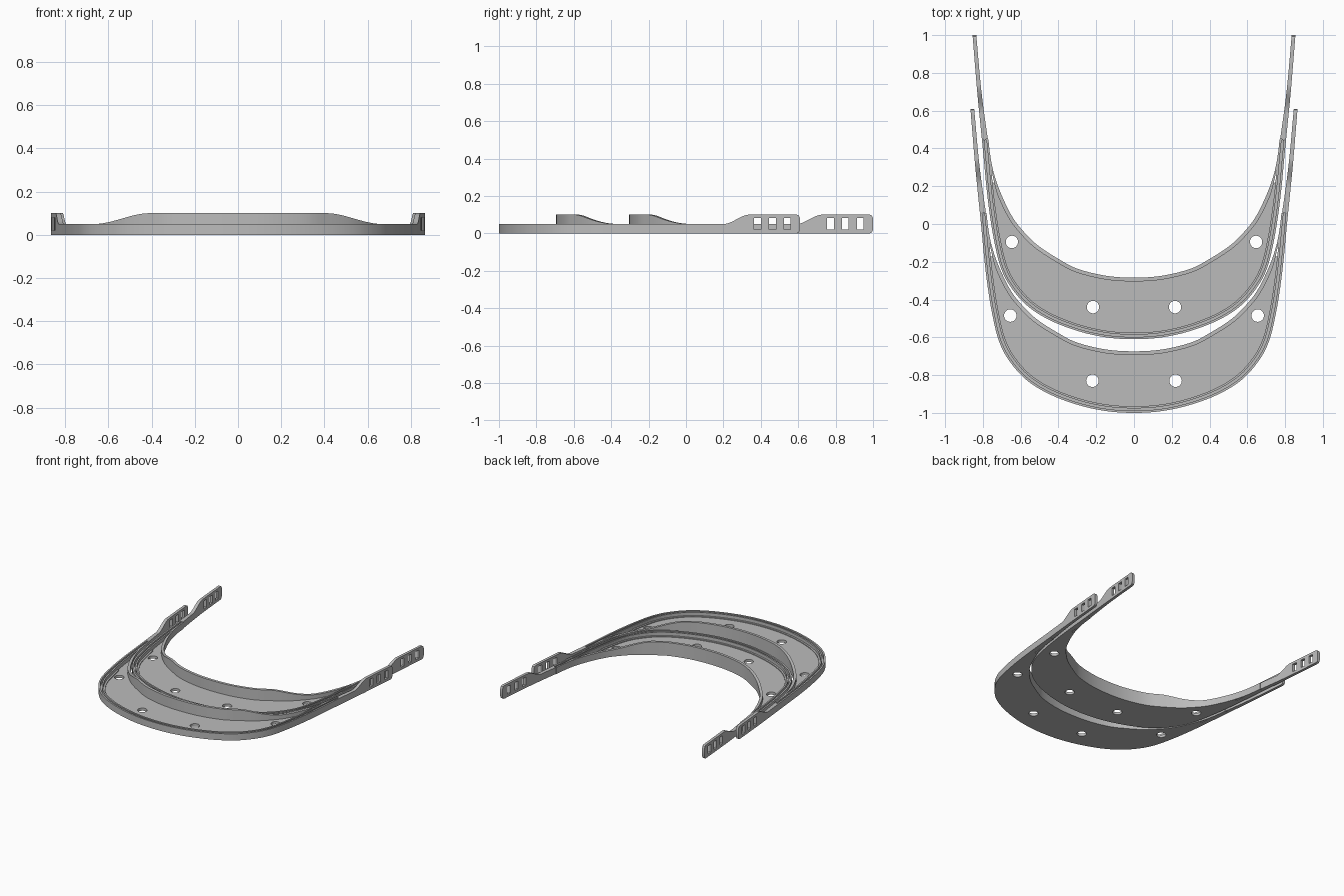
import bpy, bmesh
from math import sqrt, radians
from mathutils import Vector, Matrix

if "Cube" in bpy.data.objects:
    bpy.data.objects.remove(bpy.data.objects["Cube"], do_unlink=True)

grey = bpy.data.materials.new("matte_grey")
grey.use_nodes = True
grey.diffuse_color = (0.5, 0.5, 0.5, 1)
grey.node_tree.nodes["Principled BSDF"].inputs["Base Color"].default_value = (0.5, 0.5, 0.5, 1)

# Half outlines, from the middle of the brow to the tip of the arm
OUTER = [(0, -1), (.15, -.99), (.3, -.957), (.45, -.9), (.57, -.825), (.66, -.725),
         (.715, -.62), (.75, -.48), (.775, -.33), (.793, -.18), (.81, 0), (.84, .3), (.866, .61)]
INNER = [(0, -.674), (.15, -.664), (.3, -.628), (.4, -.578), (.52, -.5), (.61, -.41),
         (.66, -.34), (.7, -.26), (.733, -.18), (.757, -.1), (.775, 0), (.817, .3), (.846, .61)]
RIM_H, HIGH, FLOOR = .05, .1, .02


def curve(ctrl, steps=24):
    """Smooth path through the control points, starting square to the mirror line."""
    p = [Vector(c) for c in ctrl]
    p = [Vector((-p[1].x, p[1].y))] + p + [p[-1] * 2 - p[-2]]
    out = []
    for a, b, c, d in zip(p, p[1:], p[2:], p[3:]):
        for k in range(steps):
            t = k / steps
            out.append(.5 * (2 * b + (c - a) * t + (2 * a - 5 * b + 4 * c - d) * t * t
                             + (3 * b - a - 3 * c + d) * t ** 3))
    return out + [p[-2]]


def section(path, lo, hi, n):
    """Part of a path between two y values, at n even steps."""
    p = [v for v in path if lo - 1e-4 <= v.y <= hi + 1e-4]
    dist = [0]
    for a, b in zip(p, p[1:]):
        dist.append(dist[-1] + (b - a).length)
    out, j = [], 0
    for k in range(n):
        d = dist[-1] * k / (n - 1)
        while j < len(p) - 2 and dist[j + 1] < d:
            j += 1
        out.append(p[j].lerp(p[j + 1], (d - dist[j]) / (dist[j + 1] - dist[j])))
    return out


def mirrored(half):
    return [Vector((-v.x, v.y)) for v in reversed(half[1:])] + half


def offset(path, amount):
    """Shift a path to its left; amount may depend on the point."""
    out = []
    for i, v in enumerate(path):
        t = (path[min(i + 1, len(path) - 1)] - path[max(i - 1, 0)]).normalized()
        d = amount(v) if callable(amount) else amount
        out.append(v + Vector((-t.y, t.x)) * d)
    return out


def ease(v, lo, hi):
    t = min(1, max(0, (v - lo) / (hi - lo)))
    return t * t * (3 - 2 * t)


def add_mesh(name, bm, place):
    bmesh.ops.transform(bm, matrix=place, verts=bm.verts)
    bmesh.ops.recalc_face_normals(bm, faces=bm.faces)
    mesh = bpy.data.meshes.new(name)
    bm.to_mesh(mesh)
    bm.free()
    mesh.materials.append(grey)
    obj = bpy.data.objects.new(name, mesh)
    bpy.context.collection.objects.link(obj)
    return obj


def ribbon(name, a, b, bottom, top, place):
    """Closed solid between two paths, with bottom and top heights."""
    bm = bmesh.new()
    rings = []
    for p, q in zip(a, b):
        lo = bottom(p) if callable(bottom) else bottom
        hi = top(p) if callable(top) else top
        rings.append([bm.verts.new((v.x, v.y, z)) for v, z in ((p, lo), (q, lo), (q, hi), (p, hi))])
    for r, s in zip(rings, rings[1:]):
        for k in range(4):
            bm.faces.new((r[k], r[(k + 1) % 4], s[(k + 1) % 4], s[k]))
    bm.faces.new(rings[0])
    bm.faces.new(rings[-1])
    return add_mesh(name, bm, place)


def finish(obj):
    bpy.ops.object.select_all(action='DESELECT')
    obj.select_set(True)
    bpy.context.view_layer.objects.active = obj
    for m in list(obj.modifiers):
        bpy.ops.object.modifier_apply(modifier=m.name)
    bpy.ops.object.shade_smooth_by_angle(angle=radians(30))


def cut(obj, bm, place):
    cutter = add_mesh("cutter", bm, place)
    cutter.hide_render = True
    mod = obj.modifiers.new("cut", 'BOOLEAN')
    mod.operation, mod.solver, mod.object = 'DIFFERENCE', 'EXACT', cutter
    finish(obj)
    bpy.data.objects.remove(cutter, do_unlink=True)


outer, inner = curve(OUTER), curve(INNER)
ARM_START, ARM_END = .05, .61


def band_top(v):
    return HIGH - (HIGH - RIM_H) * ease(abs(v.x), .4, .65)


def band_width(v):
    return -.02 + .012 * ease(v.y, -.25, -.1)


def corner(v):
    """Rounding of the arm tip."""
    r = .02
    d = max(0, v.y - (ARM_END - r))
    return r - sqrt(max(0, r * r - d * d))


def arm_top(v):
    return RIM_H + (HIGH - RIM_H) * ease(v.y, .2, .34) - corner(v)


def build_frame(label, place):
    # Flat crescent plate with four round holes
    tip = -.17
    plate = ribbon(label + "_plate",
                   offset(mirrored(section(outer, -2, tip, 60)), .03),
                   offset(mirrored(section(inner, -2, tip, 60)), -.008), 0, FLOOR, place)
    bm = bmesh.new()
    for x, y in ((.22, -.83), (.655, -.485)):
        for side in (-1, 1):
            bmesh.ops.create_cone(bm, cap_ends=True, segments=32, radius1=.033, radius2=.033,
                                  depth=.2, matrix=Matrix.Translation((side * x, y, 0)))
    cut(plate, bm, place)

    # Grooved outer rim: two lips, the channel floor and a low inside step
    rim = mirrored(section(outer, -2, ARM_START + .005, 90))
    for part, a, b, h in (("outer_lip", 0, .012, RIM_H), ("groove_floor", .011, .025, FLOOR),
                          ("inner_lip", .024, .035, RIM_H)):
        finish(ribbon(label + "_" + part, offset(rim, a), offset(rim, b), 0, h, place))
    step = mirrored(section(outer, -2, -.4, 70))
    finish(ribbon(label + "_rim_step", offset(step, .034), offset(step, .048), 0, FLOOR + .006, place))

    # Forehead band, taller in the middle
    band = mirrored(section(inner, -2, ARM_START + .005, 90))
    finish(ribbon(label + "_forehead_band", band, offset(band, band_width), 0, band_top, place))

    # Arms with three strap slots each
    for side, word in ((-1, "right"), (1, "left")):
        flip = place @ Matrix.Diagonal((side, 1, 1, 1))
        arm = ribbon(label + "_" + word + "_arm", section(outer, ARM_START, ARM_END, 90),
                     section(inner, ARM_START, ARM_END, 90), corner, arm_top, flip)
        bm = bmesh.new()
        for k in range(3):
            bmesh.ops.create_cube(bm, size=1, matrix=Matrix.Translation((.84, .382 + .08 * k, .051))
                                  @ Matrix.Diagonal((.2, .036, .06, 1)))
        cut(arm, bm, flip)


build_frame("front_frame", Matrix.Identity(4))
build_frame("rear_frame", Matrix.Translation((0, .39, 0)) @ Matrix.Diagonal((.987, 1, 1, 1)))
